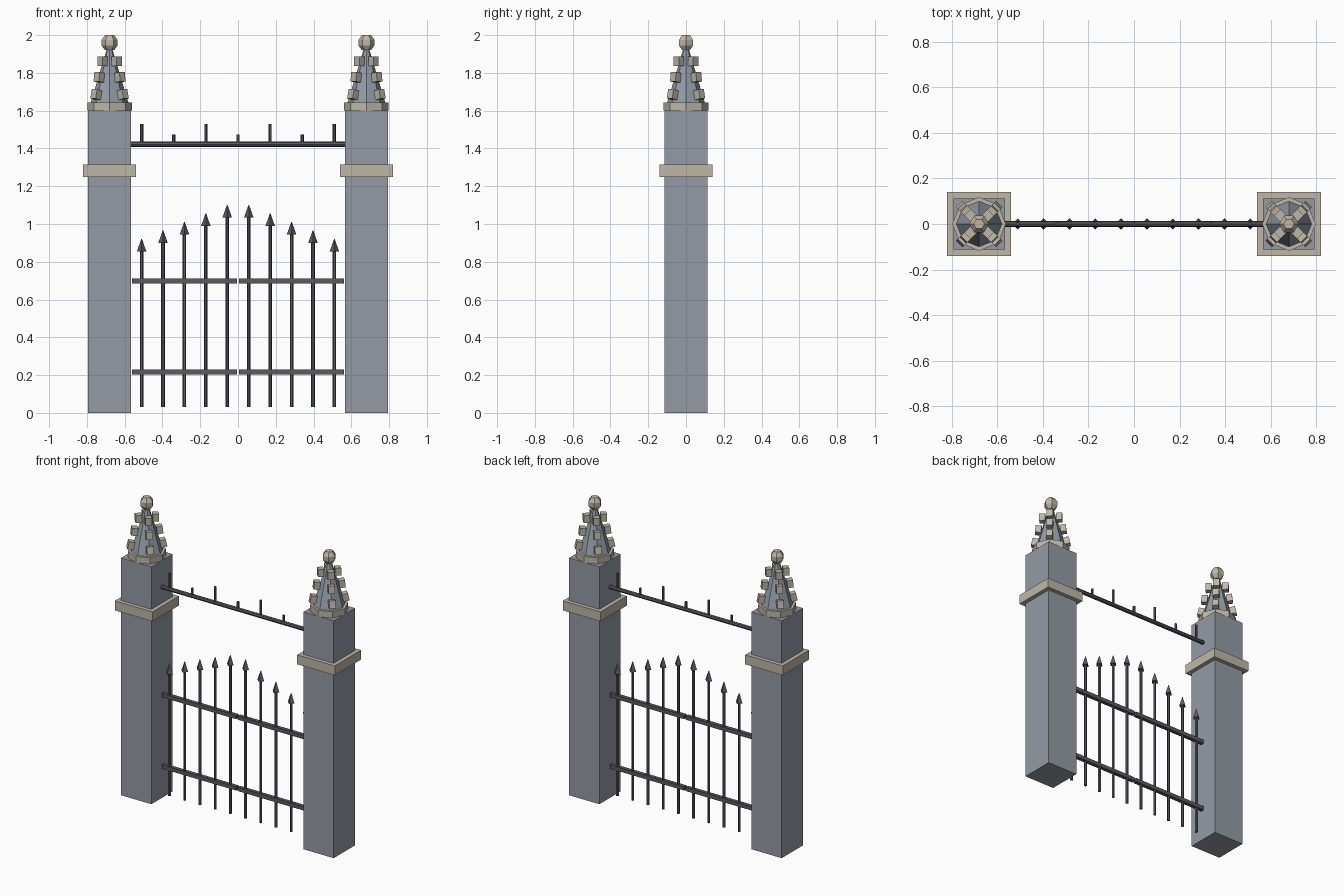
import bpy, bmesh
from math import pi, cos, sin
from mathutils import Matrix, Vector

cube = bpy.data.objects.get("Cube")
if cube:
    bpy.data.objects.remove(cube, do_unlink=True)


def material(name, rgb):
    m = bpy.data.materials.new(name)
    m.use_nodes = True
    m.diffuse_color = (*rgb, 1)
    bsdf = next(n for n in m.node_tree.nodes if n.type == 'BSDF_PRINCIPLED')
    bsdf.inputs["Base Color"].default_value = (*rgb, 1)
    bsdf.inputs["Roughness"].default_value = 0.8
    return m


STONE = material("blue grey stone", (0.30, 0.33, 0.375))
SLATE = material("spire slate", (0.28, 0.33, 0.39))
TRIM = material("pale trim stone", (0.52, 0.475, 0.39))
IRON = material("dark iron", (0.10, 0.10, 0.12))


def finish(name, bm, mat):
    bmesh.ops.recalc_face_normals(bm, faces=bm.faces)
    mesh = bpy.data.meshes.new(name)
    bm.to_mesh(mesh)
    bm.free()
    mesh.materials.append(mat)
    ob = bpy.data.objects.new(name, mesh)
    bpy.context.collection.objects.link(ob)
    return ob


def add_box(bm, centre, size, turn=Matrix()):
    place = Matrix.Translation(centre) @ turn @ Matrix.Diagonal((*size, 1))
    bmesh.ops.create_cube(bm, size=1, matrix=place)


def add_lathe(bm, x, profile, sides, phase=0):
    """Stack flat-sided rings of (radius, height) around a vertical axis."""
    rings = []
    for r, z in profile:
        angles = [phase + 2 * pi * i / sides for i in range(sides)]
        rings.append([bm.verts.new((x + r * cos(a), r * sin(a), z)) for a in angles])
    for low, high in zip(rings, rings[1:]):
        for i in range(sides):
            j = (i + 1) % sides
            bm.faces.new((low[i], low[j], high[j], high[i]))
    bm.faces.new(rings[0])
    bm.faces.new(rings[-1])


def box(name, centre, size, mat):
    bm = bmesh.new()
    add_box(bm, centre, size)
    return finish(name, bm, mat)


def lathe(name, x, profile, sides, mat):
    bm = bmesh.new()
    add_lathe(bm, x, profile, sides)
    return finish(name, bm, mat)


# Stone pillars with trim, spire, crockets and finial
for side, s in (("left", 1), ("right", -1)):
    x = 0.68 * s
    box(side + "_pillar", (x, 0, 0.8), (0.226, 0.226, 1.6), STONE)
    box(side + "_pillar_band", (x, 0, 1.282), (0.28, 0.28, 0.064), TRIM)
    lathe(side + "_spire_collar", x, [(0.118, 1.6), (0.118, 1.642)], 8, TRIM)
    lathe(side + "_spire", x, [(0.1, 1.642), (0.012, 1.935)], 8, SLATE)
    lathe(side + "_finial", x,
          [(0.024, 1.92), (0.043, 1.946), (0.043, 1.974), (0.024, 2.0)], 6, TRIM)
    bm = bmesh.new()
    for r, z, tilt in ((0.1, 1.685, 0.22), (0.078, 1.777, 0.12), (0.053, 1.862, 0)):
        for k in range(4):
            a = pi / 4 + k * pi / 2
            turn = Matrix.Rotation(a, 4, 'Z') @ Matrix.Rotation(-tilt, 4, 'Y')
            add_box(bm, Vector((x + r * cos(a), r * sin(a), z)),
                    (0.038, 0.04, 0.05), turn)
    finish(side + "_crockets", bm, TRIM)

    # Gate leaf: two rails and five stepped spear bars
    for label, z in (("lower", 0.217), ("upper", 0.698)):
        box(f"{side}_{label}_rail", (0.283 * s, 0, z), (0.554, 0.025, 0.026), IRON)
    bars, heads = bmesh.new(), bmesh.new()
    for i in range(5):
        bx, tip = s * (0.057 + 0.1133 * i), 1.1 - 0.045 * i
        add_lathe(bars, bx, [(0.0095, 0.03), (0.0095, tip - 0.06)], 6)
        add_lathe(heads, bx, [(0.025, tip - 0.065), (0.002, tip)], 4)
    finish(side + "_gate_bars", bars, IRON)
    finish(side + "_spear_heads", heads, IRON)

# Overhead bar with alternating tall and short pegs
overhead = lathe("overhead_bar", 0, [(0.0135, -0.57), (0.0135, 0.57)], 8, IRON)
overhead.data.transform(Matrix.Translation((0, 0, 1.422)) @ Matrix.Rotation(pi / 2, 4, 'Y'))
pegs = bmesh.new()
for i in range(7):
    top = 1.475 if i % 2 else 1.53
    add_lathe(pegs, -0.51 + 0.17 * i, [(0.0085, 1.42), (0.0085, top)], 6)
finish("overhead_pegs", pegs, IRON)
